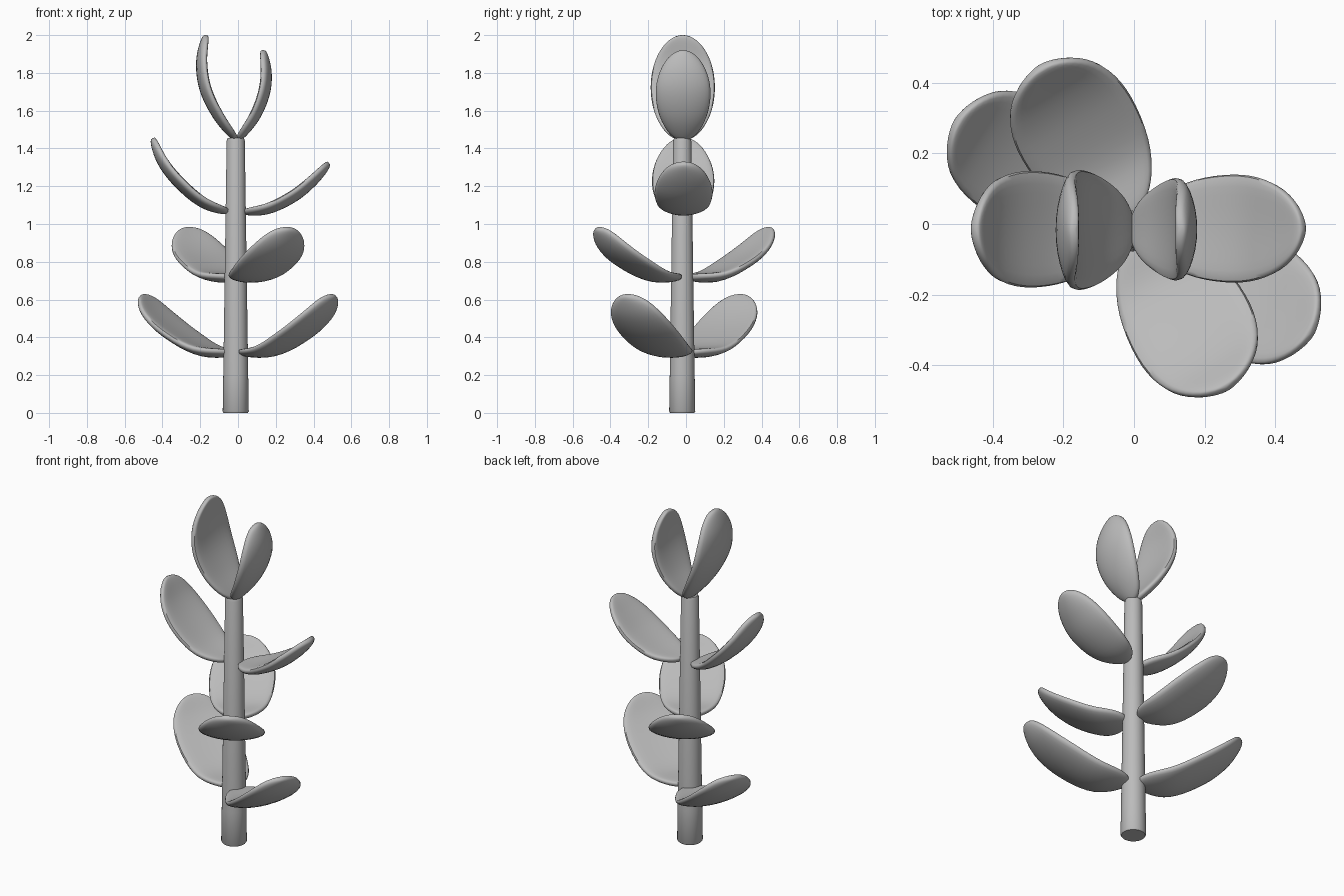
import bpy, bmesh, math
from mathutils import Vector

if "Cube" in bpy.data.objects:
    bpy.data.objects.remove(bpy.data.objects["Cube"], do_unlink=True)

GREY = (0.5, 0.5, 0.5, 1)
mat = bpy.data.materials.new("plain_grey")
mat.use_nodes = True
mat.diffuse_color = GREY
mat.node_tree.nodes["Principled BSDF"].inputs["Base Color"].default_value = GREY

RINGS, SEGS = 28, 28


def finish(bm, name):
    """Turn a bmesh into a smooth shaded object."""
    bmesh.ops.remove_doubles(bm, verts=bm.verts, dist=0.0005)
    bmesh.ops.recalc_face_normals(bm, faces=bm.faces)
    mesh = bpy.data.meshes.new(name)
    bm.to_mesh(mesh)
    bm.free()
    mesh.materials.append(mat)
    obj = bpy.data.objects.new(name, mesh)
    bpy.context.collection.objects.link(obj)
    bpy.ops.object.select_all(action='DESELECT')
    obj.select_set(True)
    bpy.context.view_layer.objects.active = obj
    bpy.ops.object.shade_smooth_by_angle(angle=math.radians(50))


def spline(pts, t):
    """Point on a Catmull-Rom curve through pts."""
    n = len(pts) - 1
    i = min(int(t * n), n - 1)
    u = t * n - i
    p1, p2 = pts[i], pts[i + 1]
    p0 = pts[i - 1] if i else 2 * p1 - p2
    p3 = pts[i + 2] if i + 2 <= n else 2 * p2 - p1
    return 0.5 * (2 * p1 + (p2 - p0) * u + (2 * p0 - 5 * p1 + 4 * p2 - p3) * u ** 2
                  + (3 * p1 - p0 - 3 * p2 + p3) * u ** 3)


def leaf(name, heading, half_width, path, origin, thick=0.03, cup=0.02):
    """Fleshy dished leaf following a (reach, height) path in one heading."""
    a = math.radians(heading)
    out = Vector((math.cos(a), math.sin(a), 0))
    side = Vector((-math.sin(a), math.cos(a), 0))
    base = Vector((*origin, 0))
    pts = [base + out * r + Vector((0, 0, z)) for r, z in path]
    bm = bmesh.new()
    rings = []
    for i in range(RINGS + 1):
        s = math.pi * i / RINGS
        t = (1 - math.cos(s)) / 2
        centre = spline(pts, t)
        tangent = (spline(pts, min(t + 0.01, 1)) - spline(pts, max(t - 0.01, 0))).normalized()
        normal = tangent.cross(side)
        f = max(math.sin(s), 0)
        ring = []
        for j in range(SEGS):
            b = 2 * math.pi * j / SEGS
            c, d = math.cos(b), math.sin(b)
            n = thick * f ** 0.5 * math.copysign(abs(d) ** 0.7, d)
            n += cup * f * (c * c - 0.5)
            ring.append(bm.verts.new(centre + side * half_width * f * c + normal * n))
        rings.append(ring)
    for r0, r1 in zip(rings, rings[1:]):
        for j in range(SEGS):
            k = (j + 1) % SEGS
            bm.faces.new((r0[j], r0[k], r1[k], r1[j]))
    finish(bm, name)


# Tapered stem with a softened foot
bm = bmesh.new()
profile = [(0.064, 0), (0.069, 0.008), (0.066, 0.2), (0.048, 1.44), (0.043, 1.455)]
loops = []
for r, z in profile:
    loops.append([bm.verts.new((-0.012 + r * math.cos(2 * math.pi * k / 32),
                                -0.02 + r * math.sin(2 * math.pi * k / 32), z))
                  for k in range(32)])
for l0, l1 in zip(loops, loops[1:]):
    for k in range(32):
        m = (k + 1) % 32
        bm.faces.new((l0[k], l0[m], l1[m], l1[k]))
bm.faces.new(loops[0])
bm.faces.new(loops[-1])
finish(bm, "stem")

# Two lower pairs of opposite leaves
low = [(0.02, 0.32), (0.2, 0.335), (0.37, 0.42), (0.5, 0.52), (0.585, 0.625)]
mid = [(0.03, 0.72), (0.18, 0.73), (0.33, 0.8), (0.44, 0.88), (0.525, 0.98)]
for label, path, heading in (("lower", low, 149), ("middle", mid, 120)):
    leaf(label + "_leaf_back", heading, 0.178, path, (0, -0.01))
    leaf(label + "_leaf_front", heading + 180, 0.178, path, (0, -0.01))

# Upper pair, spreading sideways
leaf("upper_leaf_right", 180, 0.165,
     [(0.045, 1.065), (0.18, 1.12), (0.3, 1.22), (0.39, 1.33), (0.45, 1.455)], (0, -0.015))
leaf("upper_leaf_left", 0, 0.153,
     [(0.03, 1.065), (0.16, 1.09), (0.29, 1.155), (0.39, 1.235), (0.48, 1.325)], (0, -0.013))

# Upright pair at the tip
leaf("tip_leaf_right", 180, 0.17,
     [(0.005, 1.445), (0.1, 1.58), (0.165, 1.72), (0.185, 1.86), (0.168, 2.0)], (0, -0.017))
leaf("tip_leaf_left", 0, 0.145,
     [(-0.005, 1.445), (0.08, 1.57), (0.128, 1.69), (0.142, 1.8), (0.13, 1.92)], (0, -0.015))
